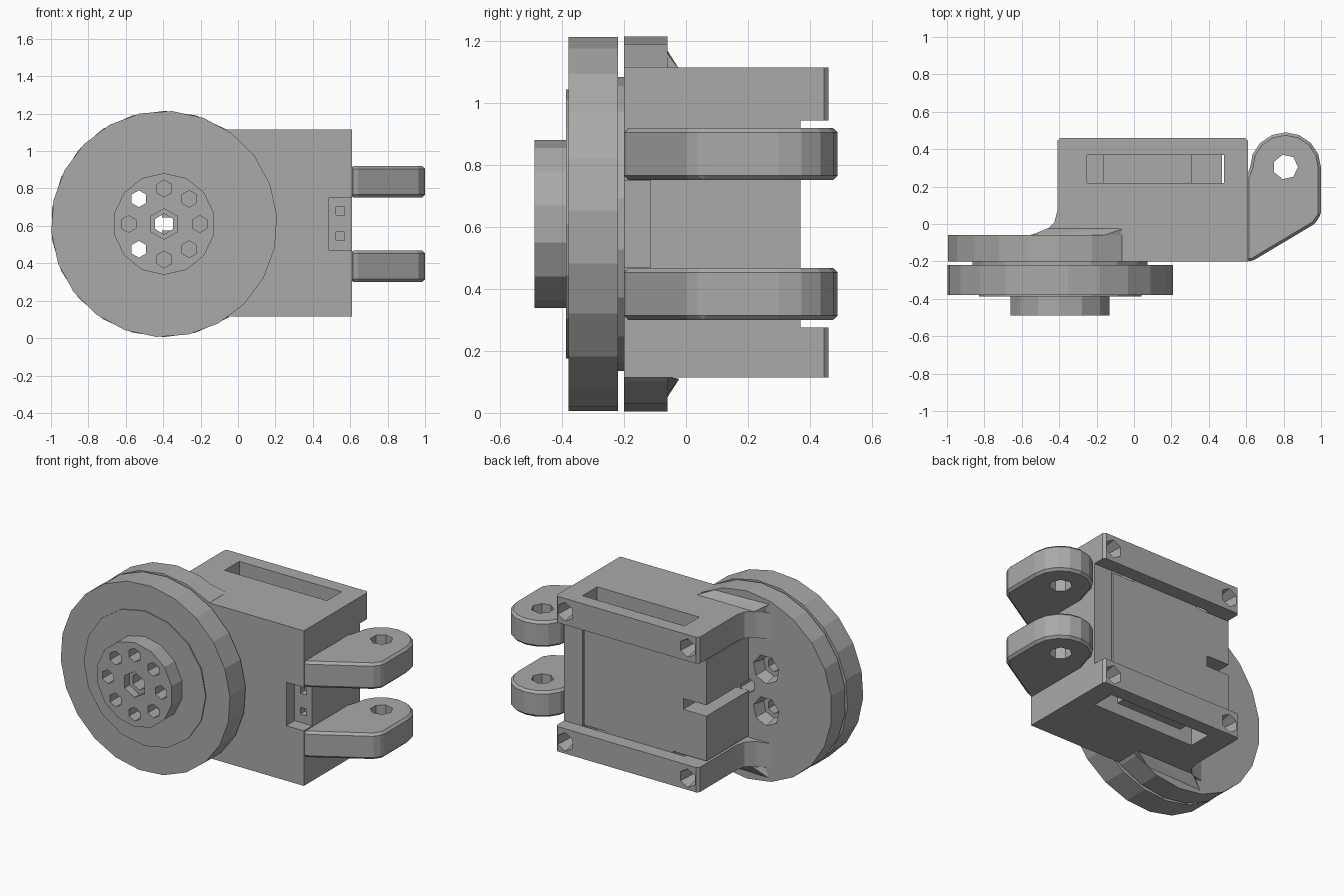
import bpy, bmesh, math
from mathutils import Vector, Matrix

if "Cube" in bpy.data.objects:
    bpy.data.objects.remove(bpy.data.objects["Cube"], do_unlink=True)

grey = bpy.data.materials.new("plain grey")
grey.use_nodes = True
colour = (0.4, 0.4, 0.4, 1)
grey.diffuse_color = colour
grey.node_tree.nodes["Principled BSDF"].inputs["Base Color"].default_value = colour

MID = 0.61          # height of the disc axis and mirror plane
AXIS = -0.395       # x of the disc axis


def finish(name, bm):
    bmesh.ops.recalc_face_normals(bm, faces=bm.faces)
    mesh = bpy.data.meshes.new(name)
    bm.to_mesh(mesh)
    bm.free()
    mesh.materials.append(grey)
    ob = bpy.data.objects.new(name, mesh)
    bpy.context.collection.objects.link(ob)
    return ob


def box(name, x, y, z):
    bm = bmesh.new()
    bmesh.ops.create_cube(bm, size=1)
    for v in bm.verts:
        v.co = [(r[0] + r[1]) / 2 + c * (r[1] - r[0]) for c, r in zip(v.co, (x, y, z))]
    return finish(name, bm)


def prism(name, outline, z0, z1):
    bm = bmesh.new()
    face = bm.faces.new([bm.verts.new((x, y, z0)) for x, y in outline])
    top = bmesh.ops.extrude_face_region(bm, geom=[face])["geom"]
    bmesh.ops.translate(bm, vec=(0, 0, z1 - z0),
                        verts=[g for g in top if isinstance(g, bmesh.types.BMVert)])
    return finish(name, bm)


def disc(name, x, z, y0, y1, r0, sides, r1=None, turn=0):
    """Cylinder or cone along y, radius r0 at y0 and r1 at y1."""
    bm = bmesh.new()
    bmesh.ops.create_cone(bm, cap_ends=True, segments=sides, radius1=r0,
                          radius2=r0 if r1 is None else r1, depth=y1 - y0)
    bm.transform(Matrix.Translation((x, (y0 + y1) / 2, z))
                 @ Matrix.Rotation(turn, 4, "Y") @ Matrix.Rotation(-math.pi / 2, 4, "X"))
    return finish(name, bm)


def combine(ob, tool, operation="DIFFERENCE"):
    mod = ob.modifiers.new("cut", "BOOLEAN")
    mod.operation, mod.solver, mod.object = operation, "EXACT", tool
    bpy.context.view_layer.objects.active = ob
    bpy.ops.object.modifier_apply(modifier=mod.name)
    bpy.data.objects.remove(tool, do_unlink=True)


def bevel(ob, width):
    mod = ob.modifiers.new("bevel", "BEVEL")
    mod.width, mod.segments, mod.limit_method = width, 1, "ANGLE"
    bpy.context.view_layer.objects.active = ob
    bpy.ops.object.modifier_apply(modifier=mod.name)


# Housing: bracket with a flared foot, joined to the rear disc
housing = prism("housing", [
    (0.61, -0.2), (0.61, 0.445), (0.595, 0.46), (-0.395, 0.46), (-0.41, 0.445),
    (-0.41, 0.07), (-0.425, 0.01), (-0.47, -0.035), (-0.56, -0.06), (-0.56, -0.1),
    (-0.41, -0.2)], 0.115, 1.115)
combine(housing, disc("rear_disc", AXIS, MID, -0.2, -0.06, 0.605, 22), "UNION")
# Pocket for the motor, recess over the end wall and window in the front corner
combine(housing, box("cutter", (-0.7, 0.48), (-0.06, 0.6), (0.275, 0.945)))
combine(housing, box("cutter", (0.4, 0.7), (0.37, 0.6), (0.275, 0.945)))
combine(housing, box("cutter", (0.485, 0.7), (-0.3, -0.115), (0.47, 0.75)))
for z in (0.545, 0.68):
    combine(housing, box("cutter", (0.525, 0.57), (-0.2, -0.07), (z - 0.022, z + 0.022)))
for side in (-1, 1):
    # Long slot through each side bar
    wall = sorted((MID + side * 0.3, MID + side * 0.6))
    combine(housing, box("cutter", (-0.25, 0.48), (0.22, 0.37), wall))
    # Screw holes in the back of each bar
    for x in (-0.335, 0.54):
        combine(housing, disc("cutter", x, MID + side * 0.42, 0.34, 0.47, 0.035, 6, 0.062))
    # Through holes with countersinks in the rear disc
    combine(housing, disc("cutter", AXIS - 0.135, MID + side * 0.135, -0.3, 0, 0.045, 6))
    combine(housing, disc("cutter", AXIS - 0.135, MID + side * 0.135, -0.14, -0.05, 0.075, 7, 0.095))
combine(housing, disc("cutter", AXIS, MID, -0.3, 0, 0.055, 6))

# Motor with a notch in its end, and ledges showing in the slots
motor = box("motor", (-0.405, 0.47), (-0.065, 0.37), (0.285, 0.935))
combine(motor, box("cutter", (-0.5, -0.24), (-0.2, 0.5), (0.575, 0.645)))
for side, label in ((-1, "lower"), (1, "upper")):
    ledge = sorted((MID + side * 0.31, MID + side * 0.42))
    box(label + "_motor_ledge", (-0.165, 0.31), (0.2, 0.369), ledge)

# Front wheel: collar, disc, raised insert and drilled hub
wheel_parts = [
    disc("collar", AXIS, MID, -0.23, -0.19, 0.475, 18),
    disc("front_disc", AXIS, MID, -0.38, -0.22, 0.605, 22, turn=0.07),
    disc("disc_insert", AXIS, MID, -0.387, -0.37, 0.435, 16),
    disc("hub", AXIS, MID, -0.49, -0.375, 0.272, 14)]
for part in wheel_parts:
    combine(part, disc("cutter", AXIS, MID, -0.6, 0, 0.055, 6))
    for side in (-1, 1):
        combine(part, disc("cutter", AXIS - 0.135, MID + side * 0.135, -0.6, 0, 0.045, 6))
hub = wheel_parts[-1]
combine(hub, disc("cutter", AXIS, MID, -0.5, -0.44, 0.082, 6))
for i in range(8):
    a = i * math.pi / 4
    if i not in (3, 5):
        combine(hub, disc("cutter", AXIS + 0.19 * math.cos(a), MID + 0.19 * math.sin(a),
                          -0.5, -0.4, 0.045, 6))

# Clevis arms with rounded ends and pivot holes
outline = [(0.6, -0.2), (0.63, -0.2), (0.965, 0.0), (1.0, 0.05)]
for i in range(9):
    a = i * math.pi / 8
    outline.append((0.81 + 0.19 * math.cos(a), 0.3 + 0.19 * math.sin(a)))
outline.append((0.6, 0.25))
for side, label in ((-1, "lower"), (1, "upper")):
    z0, z1 = sorted((MID + side * 0.142, MID + side * 0.31))
    arm = prism(label + "_arm", outline, z0, z1)
    bevel(arm, 0.018)
    hole = [(0.81 + 0.067 * math.cos(i * math.pi / 3.5), 0.305 + 0.067 * math.sin(i * math.pi / 3.5))
            for i in range(7)]
    combine(arm, prism("cutter", hole, 0, 1.3))

    # Sloped web where the bar meets the rear disc
    bm = bmesh.new()
    for x, y, h in ((-0.46, -0.022, 0.5), (-0.05, -0.022, 0.5), (-0.55, -0.06, 0.56),
                    (-0.16, -0.06, 0.55), (-0.46, -0.05, 0.53), (-0.15, -0.05, 0.53),
                    (-0.55, -0.08, 0.49), (-0.05, -0.08, 0.49)):
        bm.verts.new((x, y, MID + side * h))
    bmesh.ops.convex_hull(bm, input=bm.verts)
    finish(label + "_web", bm)
